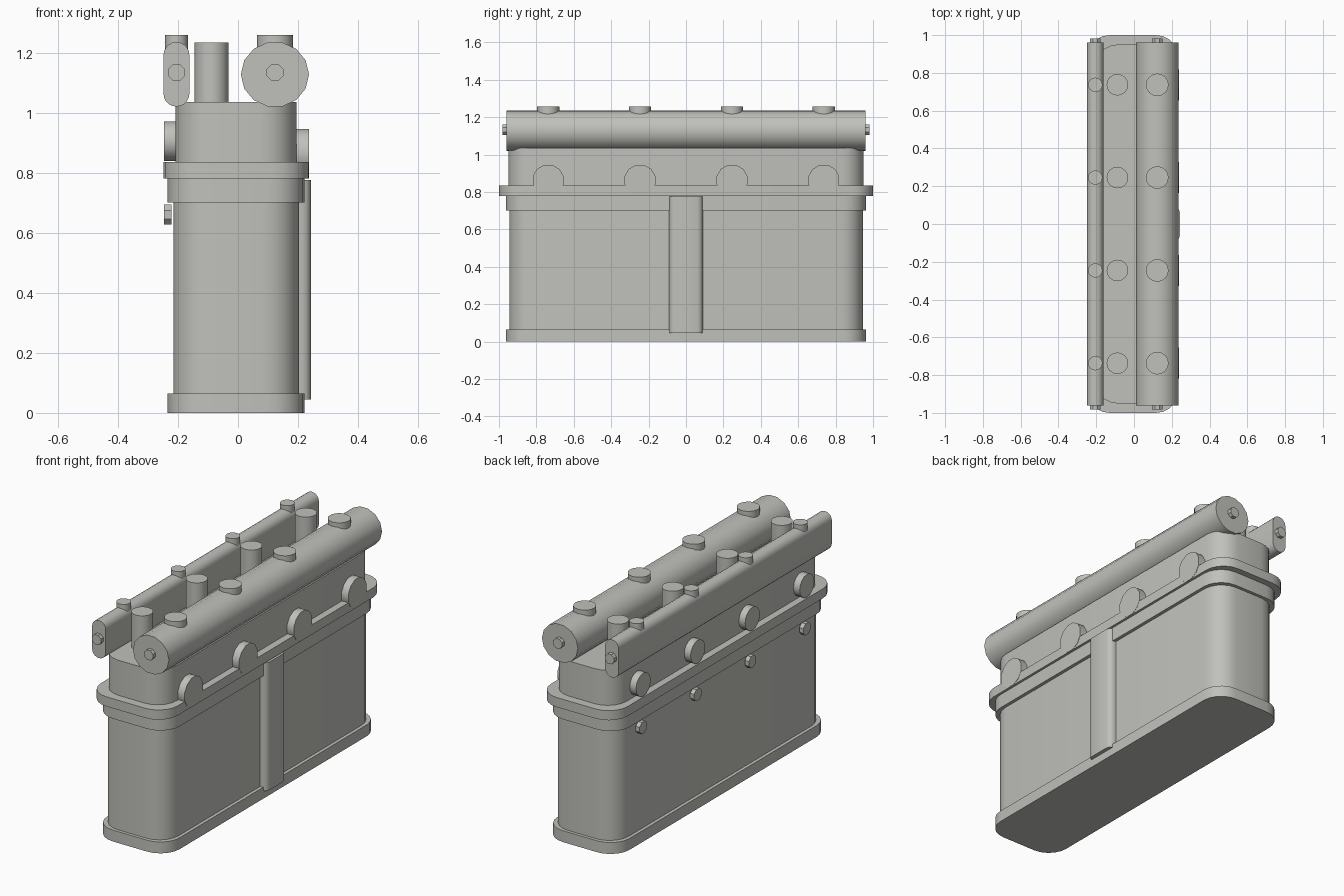
import bpy, bmesh, math

if "Cube" in bpy.data.objects:
    bpy.data.objects.remove(bpy.data.objects["Cube"])

metal = bpy.data.materials.new("warm_grey_metal")
metal.diffuse_color = (0.53, 0.53, 0.50, 1)
metal.use_nodes = True
metal.node_tree.nodes["Principled BSDF"].inputs["Base Color"].default_value = metal.diffuse_color


def prism(name, pts, axis, a, b, sharp=35):
    """Extrude a 2D outline along an axis from a to b, smoothing gentle edges."""
    place = {"x": lambda p, t: (t, p[0], p[1]),
             "y": lambda p, t: (p[0], t, p[1]),
             "z": lambda p, t: (p[0], p[1], t)}[axis]
    bm = bmesh.new()
    lo = [bm.verts.new(place(p, a)) for p in pts]
    hi = [bm.verts.new(place(p, b)) for p in pts]
    n = len(pts)
    bm.faces.new(lo)
    bm.faces.new(hi)
    for i in range(n):
        j = (i + 1) % n
        bm.faces.new((lo[i], lo[j], hi[j], hi[i]))
    bmesh.ops.recalc_face_normals(bm, faces=bm.faces)
    for f in bm.faces:
        f.smooth = True
    for e in bm.edges:
        e.smooth = e.calc_face_angle(0) < math.radians(sharp)
    mesh = bpy.data.meshes.new(name)
    bm.to_mesh(mesh)
    bm.free()
    mesh.materials.append(metal)
    ob = bpy.data.objects.new(name, mesh)
    bpy.context.collection.objects.link(ob)
    return ob


def ring(cu, cv, ru, rv=None, n=16, turn=0.0):
    rv = rv or ru
    return [(cu + ru * math.cos(2 * math.pi * (i + turn) / n),
             cv + rv * math.sin(2 * math.pi * (i + turn) / n)) for i in range(n)]


def rounded(u0, u1, v0, v1, r, seg=5):
    pts = []
    corners = [(u1 - r, v1 - r), (u0 + r, v1 - r), (u0 + r, v0 + r), (u1 - r, v0 + r)]
    for k, (cu, cv) in enumerate(corners):
        for i in range(seg + 1):
            a = math.pi / 2 * (k + i / seg)
            p = (cu + r * math.cos(a), cv + r * math.sin(a))
            if not pts or math.dist(p, pts[-1]) > 1e-4:
                pts.append(p)
    if math.dist(pts[0], pts[-1]) < 1e-4:
        pts.pop()
    return pts


# stacked rounded-box housing: half width, half length, bottom, top
CX = -0.0065
for name, hx, hy, z0, z1 in [
        ("base_plate", 0.228, 0.963, 0.0, 0.065),
        ("main_housing", 0.209, 0.945, 0.065, 0.70),
        ("upper_collar", 0.228, 0.963, 0.70, 0.78),
        ("flange", 0.242, 1.0, 0.78, 0.835),
        ("head_block", 0.201, 0.95, 0.835, 1.035)]:
    prism(name, rounded(CX - hx, CX + hx, -hy, hy, 0.12), "z", z0, z1)

# long pipes on top: round on the right, flat slot-shaped on the left
TX, SX = 0.123, -0.205
prism("round_rail", ring(TX, 1.127, 0.1135, 0.109, n=14), "y", -0.96, 0.96)
prism("slot_rail", rounded(SX - 0.043, SX + 0.043, 1.02, 1.235, 0.0429), "y", -0.96, 0.96)

# end bolts of both rails
for label, x in (("round_rail", TX), ("slot_rail", SX)):
    for end, s in (("front", -1), ("back", 1)):
        prism(f"{label}_{end}_bolt", ring(x, 1.133, 0.03, n=8, turn=0.5), "y", s * 0.95, s * 0.982)

# parts repeated four times along the length
for i, y in enumerate((-0.737, -0.246, 0.246, 0.737), 1):
    prism(f"round_rail_cap_{i}", ring(TX, y, 0.06), "z", 1.2, 1.258)
    prism(f"slot_rail_cap_{i}", ring(SX, y, 0.038), "z", 1.2, 1.258)
    prism(f"top_post_{i}", ring(-0.088, y, 0.057), "z", 1.0, 1.233)
    prism(f"right_port_{i}", ring(y, 0.863, 0.085, n=12, turn=0.5), "x", 0.15, 0.237)
    prism(f"left_port_{i}", ring(y, 0.905, 0.066), "x", -0.247, -0.16)
    prism(f"left_bolt_{i}", ring(y, 0.66, 0.036, n=8, turn=0.5), "x", -0.247, -0.222)

# vertical rib on the right side, bevelled profile
half = [(0.18, 0.09), (0.213, 0.09), (0.228, 0.085), (0.238, 0.076), (0.243, 0.06)]
prism("side_rib", half + [(x, -y) for x, y in reversed(half)], "z", 0.045, 0.775)
